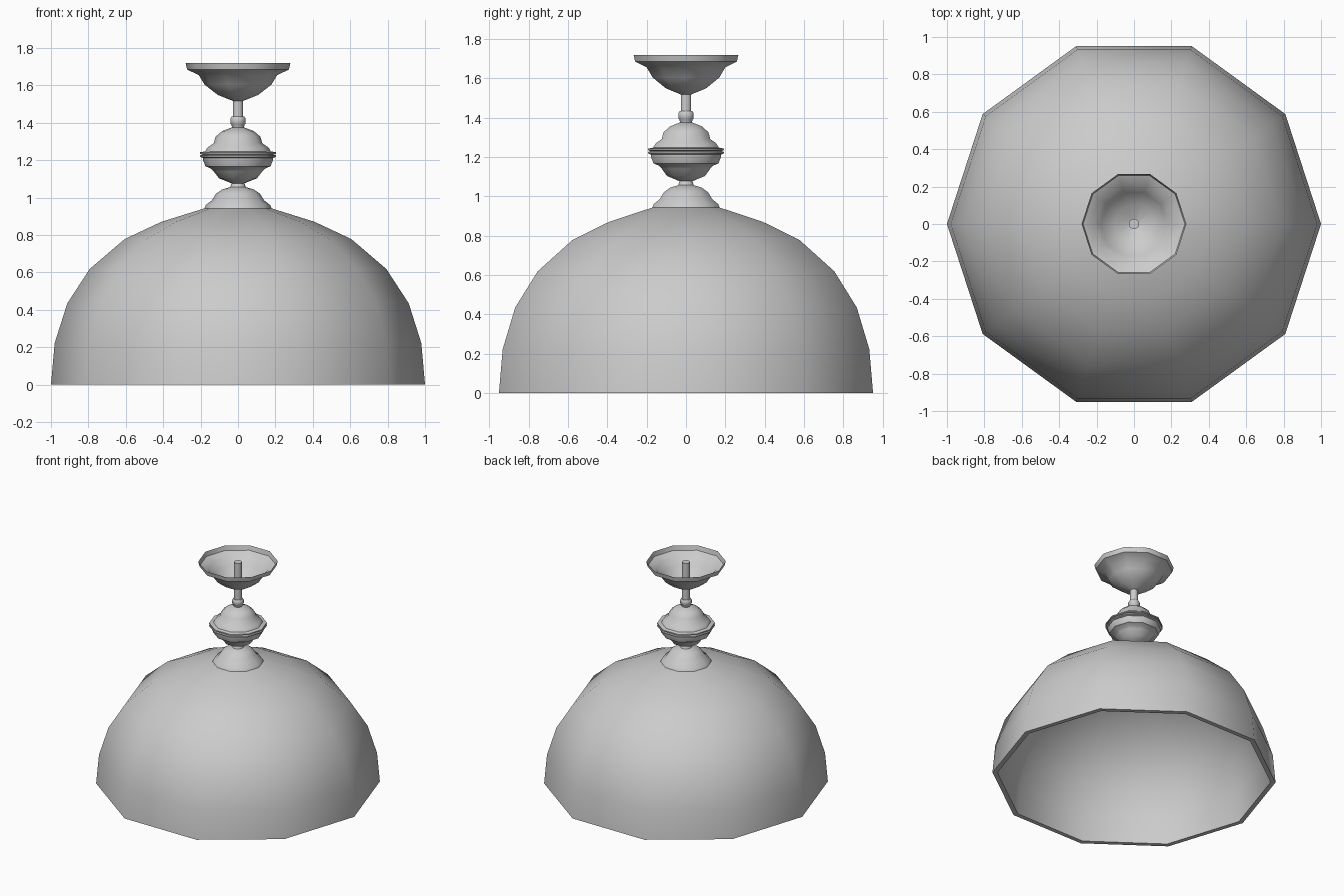
import bpy
import bmesh
import math

if "Cube" in bpy.data.objects:
    bpy.data.objects.remove(bpy.data.objects["Cube"])

SIDES = 10


def lathe(name, profile, smooth_angle=40):
    """Spin an (r, z) profile, listed bottom-outside to top, around z."""
    bm = bmesh.new()
    rings = []
    for r, z in profile:
        if r == 0:
            rings.append([bm.verts.new((0, 0, z))] * SIDES)
        else:
            rings.append([bm.verts.new((r * math.cos(2 * math.pi * i / SIDES),
                                        r * math.sin(2 * math.pi * i / SIDES), z))
                          for i in range(SIDES)])
    for a, b in zip(rings, rings[1:]):
        for i in range(SIDES):
            j = (i + 1) % SIDES
            quad = [a[i], a[j], b[j], b[i]]
            bm.faces.new(list(dict.fromkeys(quad)))
    mesh = bpy.data.meshes.new(name)
    bm.to_mesh(mesh)
    bm.free()
    obj = bpy.data.objects.new(name, mesh)
    bpy.context.collection.objects.link(obj)
    bpy.ops.object.select_all(action='DESELECT')
    obj.select_set(True)
    bpy.context.view_layer.objects.active = obj
    bpy.ops.object.shade_smooth_by_angle(angle=math.radians(smooth_angle))
    return obj


# Thick-walled dome shade: inner skin, flat rim, outer skin
dome = [(1.0, 0), (0.98, 0.222), (0.913, 0.434), (0.793, 0.618),
        (0.606, 0.778), (0.41, 0.87), (0.18, 0.942), (0, 0.96)]
inner = [(r * 0.965, z * 0.968) for r, z in reversed(dome)]
lathe("dome_shade", inner + dome)

# Flared fitting on top of the dome
lathe("shade_fitting", [(0, 0.94), (0.18, 0.942), (0.172, 0.96), (0.14, 0.985),
                        (0.118, 1.02), (0.085, 1.043), (0.042, 1.056),
                        (0.032, 1.085), (0, 1.085)])

# Turned ball with stepped rings around its middle
lathe("turned_ball", [(0, 1.072), (0.035, 1.076), (0.102, 1.103), (0.13, 1.14),
                      (0.145, 1.155), (0.174, 1.167), (0.187, 1.2),
                      (0.188, 1.212), (0.203, 1.217), (0.203, 1.225),
                      (0.19, 1.229), (0.203, 1.234), (0.203, 1.242),
                      (0.175, 1.247), (0.163, 1.268), (0.13, 1.29),
                      (0.12, 1.325), (0.085, 1.355), (0.03, 1.376), (0, 1.376)])

# Collar between ball and stem
lathe("stem_collar", [(0, 1.368), (0.032, 1.37), (0.034, 1.388), (0.041, 1.396),
                      (0.041, 1.422), (0.034, 1.432), (0, 1.432)])

# Stem running up through the canopy
lathe("stem", [(0, 1.42), (0.028, 1.42), (0.028, 1.715), (0, 1.715)])

# Open ceiling canopy
lathe("ceiling_canopy", [(0.028, 1.517), (0.107, 1.548), (0.178, 1.603),
                         (0.21, 1.655), (0.272, 1.684), (0.28, 1.719)])
